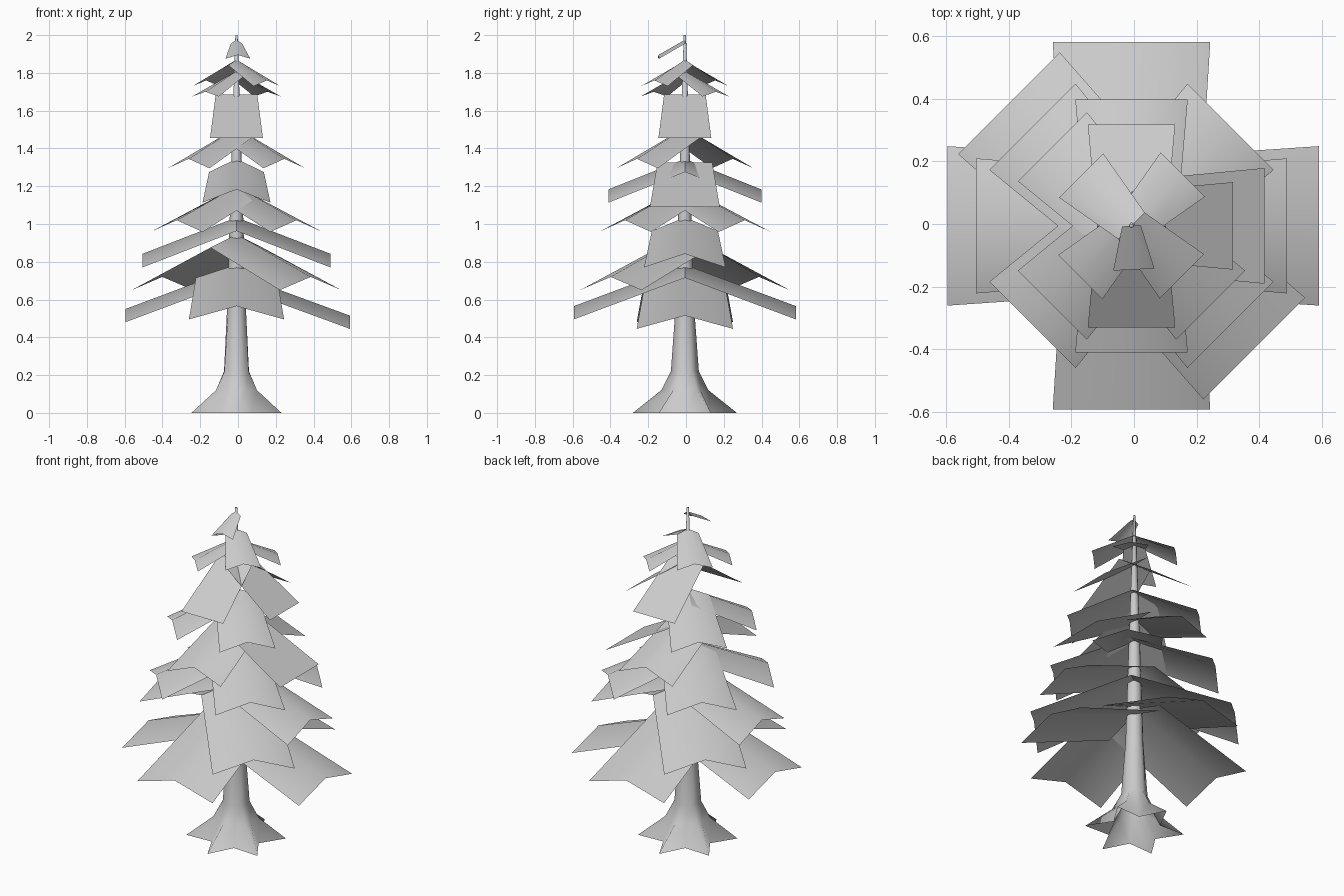
import bpy
import math
from mathutils import Matrix, Vector

cube = bpy.data.objects.get("Cube")
if cube:
    bpy.data.objects.remove(cube, do_unlink=True)

# One plain grey for the whole tree
grey = bpy.data.materials.new("plain_grey")
grey.use_nodes = True
grey.diffuse_color = (0.6, 0.6, 0.6, 1)
grey.node_tree.nodes["Principled BSDF"].inputs["Base Color"].default_value = (0.6, 0.6, 0.6, 1)

CENTRE = Vector((-0.008, -0.006, 0))


def add_mesh(name, verts, faces):
    mesh = bpy.data.meshes.new(name)
    mesh.from_pydata(verts, [], faces)
    mesh.materials.append(grey)
    mesh.shade_smooth()
    obj = bpy.data.objects.new(name, mesh)
    bpy.context.collection.objects.link(obj)
    return obj


def branch(name, angle, reach, inner, outer, top, tip, drop):
    """Tapered leaf sheet folded along its middle, from the trunk axis outward."""
    turn = Matrix.Rotation(math.radians(angle), 3, 'Z')
    rows = []
    for x, half, z in ((0, inner, top), (reach, outer, tip)):
        for side in (-1, 0, 1):
            p = Vector((x, side * half, z - drop * abs(side)))
            rows.append(turn @ p + CENTRE)
    add_mesh(name, rows, [(0, 3, 4, 1), (1, 4, 5, 2)])


# Trunk: tapered column flaring into six pointed roots
# each ring: height, radius at root points, radius at the hollows between
rings = [(0, 0.275, 0.15), (0.12, 0.125, 0.095), (0.22, 0.074, 0.066),
         (0.55, 0.05, 0.05), (1.3, 0.028, 0.028), (2.0, 0.006, 0.006)]
SIDES = 12
verts = []
for z, point, hollow in rings:
    for i in range(SIDES):
        a = math.radians(30 + 30 * i)
        r = hollow if i % 2 else point
        verts.append(Vector((r * math.cos(a), r * math.sin(a), z)) + CENTRE)
faces = []
for k in range(len(rings) - 1):
    for i in range(SIDES):
        j = (i + 1) % SIDES
        a, b = k * SIDES, (k + 1) * SIDES
        faces.append((a + i, a + j, b + j, b + i))
faces.append(tuple(range(len(verts) - SIDES, len(verts))))
add_mesh("trunk", verts, faces)

# Compass directions of the branches
LEFT, BACK, RIGHT, FRONT = 0, 90, 180, 270
NE, NW, SW, SE = 45, 135, 225, 315

# tier name, directions, reach, inner half width, outer half width,
# ridge height at trunk, ridge height at tip, fold drop
tiers = [
    ("bottom_side_branch", (LEFT,), 0.6, 0.215, 0.255, 0.735, 0.515, 0.07),
    ("bottom_far_side_branch", (RIGHT,), 0.588, 0.215, 0.255, 0.77, 0.55, 0.07),
    ("bottom_branch", (FRONT, BACK), 0.588, 0.215, 0.252, 0.785, 0.565, 0.07),
    ("low_diagonal_branch", (NW, SE), 0.555, 0.195, 0.23, 0.945, 0.72, 0.07),
    ("low_side_branch", (LEFT, RIGHT), 0.498, 0.175, 0.216, 1.035, 0.842, 0.072),
    ("middle_diagonal_branch", (NE, NW, SW, SE), 0.448, 0.15, 0.195, 1.2, 1.02, 0.062),
    ("middle_branch", (FRONT, BACK), 0.405, 0.145, 0.18, 1.345, 1.183, 0.07),
    ("middle_flat_branch", (LEFT,), 0.425, 0.145, 0.185, 1.325, 1.09, 0),
    ("high_diagonal_branch", (NW, SW, SE), 0.358, 0.12, 0.156, 1.51, 1.345, 0.05),
    ("high_flat_branch", (LEFT, FRONT, BACK), 0.325, 0.11, 0.14, 1.685, 1.455, 0),
    ("top_diagonal_branch_lower", (NE, SW), 0.232, 0.06, 0.1, 1.81, 1.7, 0.025),
    ("top_diagonal_branch_upper", (NW, SE), 0.228, 0.06, 0.1, 1.87, 1.76, 0.03),
    ("tip_branch", (FRONT + 3,), 0.14, 0.03, 0.066, 1.975, 1.895, 0.02),
]
for name, angles, *shape in tiers:
    for n, angle in enumerate(angles):
        branch(f"{name}_{n + 1}", angle, *shape)
